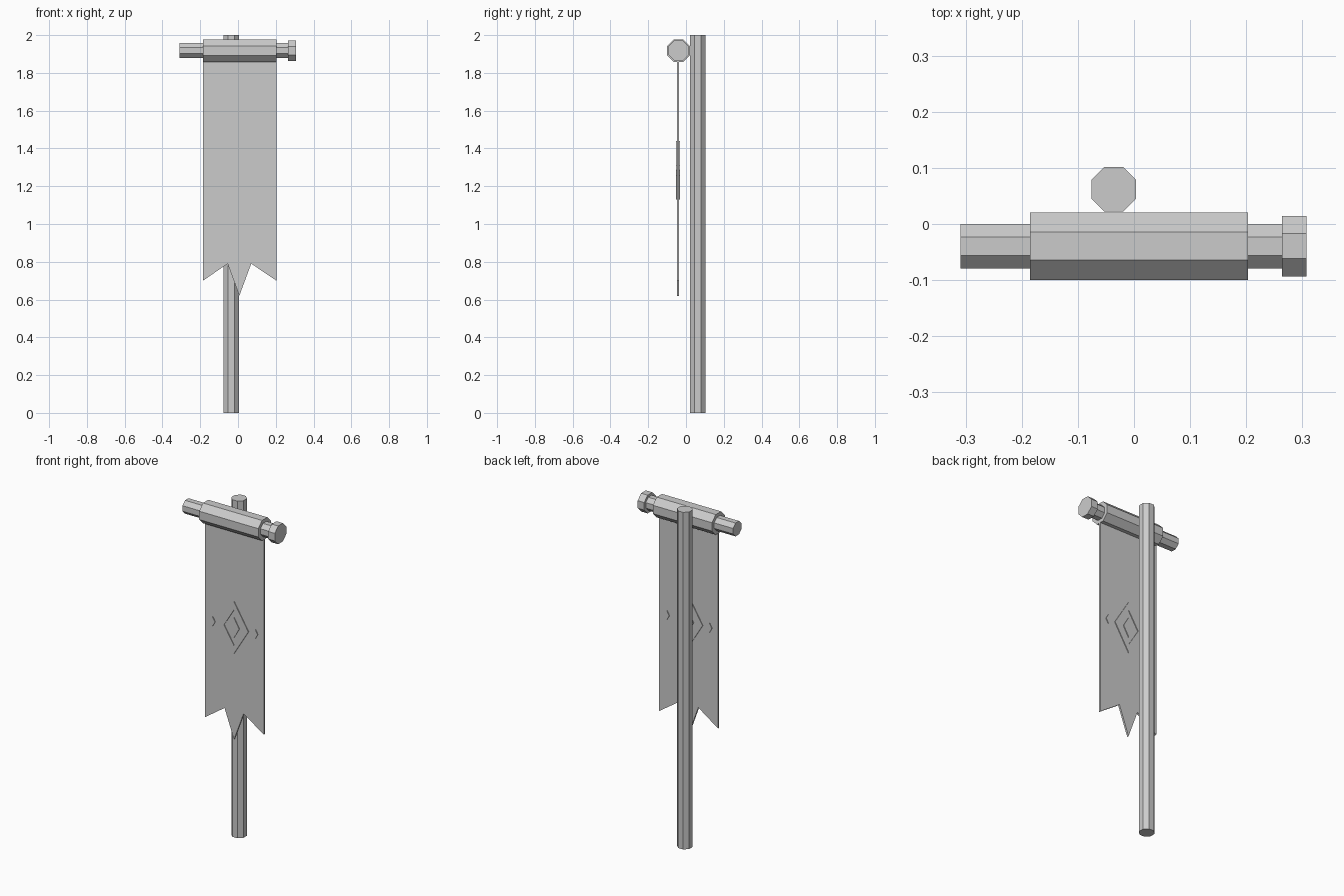
import bpy, bmesh, math
from mathutils import Matrix

if "Cube" in bpy.data.objects:
    bpy.data.objects.remove(bpy.data.objects["Cube"])

grey = bpy.data.materials.new("light grey")
grey.diffuse_color = (0.6, 0.6, 0.6, 1)
grey.use_nodes = True
grey.node_tree.nodes["Principled BSDF"].inputs["Base Color"].default_value = grey.diffuse_color

CLOTH_X, CLOTH_Y = 0.009, -0.042   # centre of the hanging cloth


def finish(name, bm):
    bmesh.ops.recalc_face_normals(bm, faces=bm.faces)
    mesh = bpy.data.meshes.new(name)
    bm.to_mesh(mesh)
    bm.free()
    mesh.materials.append(grey)
    obj = bpy.data.objects.new(name, mesh)
    bpy.context.collection.objects.link(obj)


def octagon_bar(name, axis, start, end, a, b, apothem):
    """Eight-sided bar with flats facing the axes; a, b place its centre line."""
    mid = (start + end) / 2
    turn = Matrix.Rotation(math.pi / 8, 4, 'Z')
    if axis == 'X':
        m = Matrix.Translation((mid, a, b)) @ Matrix.Rotation(math.pi / 2, 4, 'Y') @ turn
    else:
        m = Matrix.Translation((a, b, mid)) @ turn
    r = apothem / math.cos(math.pi / 8)
    bm = bmesh.new()
    bmesh.ops.create_cone(bm, cap_ends=True, segments=8, radius1=r, radius2=r,
                          depth=end - start, matrix=m)
    finish(name, bm)


def plate(name, outline, thickness, hole=None):
    """Extrude an x-z outline along y; a hole has as many points as the outline."""
    bm = bmesh.new()
    y = CLOTH_Y - thickness / 2
    outer = [bm.verts.new((x, y, z)) for x, z in outline]
    if hole:
        inner = [bm.verts.new((x, y, z)) for x, z in hole]
        n = len(outer)
        for i in range(n):
            j = (i + 1) % n
            bm.faces.new((outer[i], outer[j], inner[j], inner[i]))
    else:
        bm.faces.new(outer)
    ext = bmesh.ops.extrude_face_region(bm, geom=bm.faces[:], use_keep_orig=True)
    bmesh.ops.translate(bm, vec=(0, thickness, 0),
                        verts=[v for v in ext["geom"] if isinstance(v, bmesh.types.BMVert)])
    finish(name, bm)


def diamond(w, h, dx=0.0, z=1.285):
    x = CLOTH_X + dx
    return [(x - w, z), (x, z - h), (x + w, z), (x, z + h)]


# Upright pole and crossbar with its rolled sleeve and end knob
octagon_bar("pole", 'Z', 0.0, 2.0, -0.036, 0.062, 0.04)
octagon_bar("crossbar", 'X', -0.309, 0.28, -0.0395, 1.918, 0.0395)
octagon_bar("cloth_sleeve", 'X', -0.185, 0.203, -0.0395, 1.918, 0.06)
octagon_bar("crossbar_knob", 'X', 0.264, 0.307, -0.0395, 1.918, 0.054)

# Hanging cloth with a three-pointed hem
plate("banner_cloth", [(-0.185, 1.88), (-0.185, 0.70), (-0.055, 0.79), (0.007, 0.62),
                       (0.07, 0.79), (0.203, 0.70), (0.203, 1.88)], 0.011)

# Raised diamond emblem, showing on both sides of the cloth
plate("emblem_ring", diamond(0.095, 0.155), 0.02, diamond(0.065, 0.105))
plate("emblem_centre", diamond(0.035, 0.06), 0.02)
for side, dx in (("left", -0.14), ("right", 0.14)):
    plate("emblem_" + side + "_stud", diamond(0.016, 0.028, dx), 0.02)
